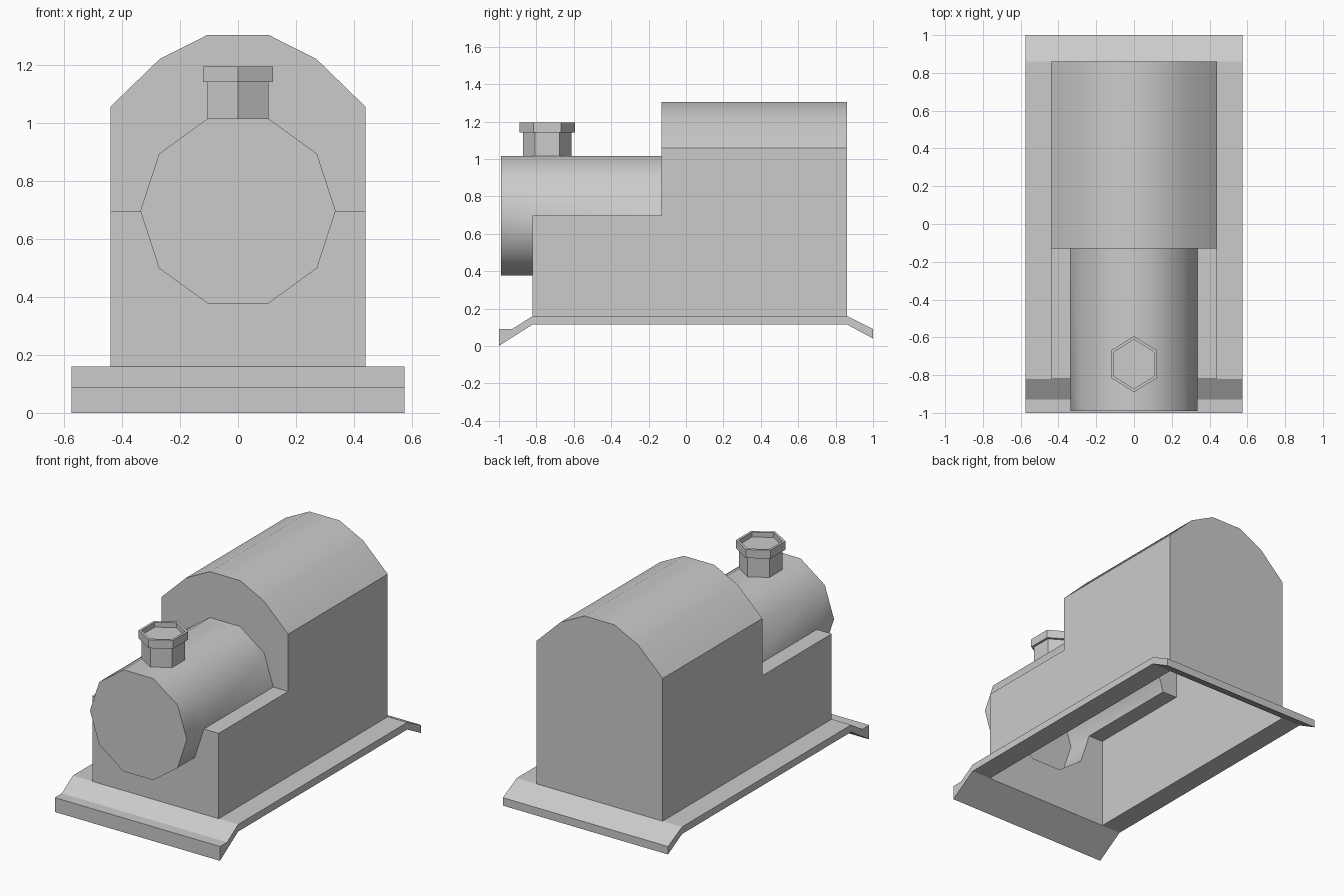
import bpy, bmesh
from math import cos, sin, pi

if "Cube" in bpy.data.objects:
    bpy.data.objects.remove(bpy.data.objects["Cube"])


def make(name, faces, smooth=False):
    """Build an object from faces given as lists of points, welding shared corners."""
    bm = bmesh.new()
    for f in faces:
        bm.faces.new([bm.verts.new(p) for p in f])
    bmesh.ops.remove_doubles(bm, verts=bm.verts[:], dist=1e-4)
    bmesh.ops.recalc_face_normals(bm, faces=bm.faces[:])
    me = bpy.data.meshes.new(name)
    bm.to_mesh(me)
    bm.free()
    ob = bpy.data.objects.new(name, me)
    bpy.context.collection.objects.link(ob)
    if smooth:
        bpy.ops.object.select_all(action='DESELECT')
        ob.select_set(True)
        bpy.context.view_layer.objects.active = ob
        bpy.ops.object.shade_smooth_by_angle(angle=40 * pi / 180)
    return ob


def at(profile, y):
    return [(x, y, z) for x, z in profile]


def strips(profile, y0, y1):
    a, b = at(profile, y0), at(profile, y1)
    return [[a[i], a[i + 1], b[i + 1], b[i]] for i in range(len(a) - 1)]


# Hollow body: cab, engine casing and ten-sided boiler as one open-bottomed shell
W, FLOOR, MID = 0.44, 0.16, 0.697
NOSE, FRONT, CAB, BACK = -0.99, -0.82, -0.13, 0.86
circle = [(0.337 * cos(i * pi / 5), MID + 0.337 * sin(i * pi / 5) * 0.95 / 0.953)
          for i in range(11)]
upper, lower = circle[:6], circle[5:]
half = [(W, 1.057), (0.27, 1.222), (0.105, 1.305)]
roof = half + [(-x, z) for x, z in reversed(half)]

faces = strips(circle, NOSE, FRONT) + strips(upper, FRONT, CAB)
faces.append(at(circle[:-1], NOSE))                                   # boiler front
faces += strips(roof, CAB, BACK)
faces.append(at([(W, FLOOR)] + roof + [(-W, FLOOR)], BACK))           # cab back
faces.append(at([(-W, MID), (-W, FLOOR), (W, FLOOR), (W, MID)]
                + lower[::-1], FRONT))                                # casing front
inner, outer = at(upper, CAB), at(roof, CAB)                          # cab front
faces += [[inner[i], outer[i], outer[i + 1], inner[i + 1]] for i in range(5)]
for s, k in ((1, 0), (-1, 5)):
    faces.append([inner[k], (s * W, CAB, MID), outer[k]])
    e = upper[k][0]
    faces.append([(e, FRONT, MID), (s * W, FRONT, MID), (s * W, CAB, MID), (e, CAB, MID)])
    faces.append([(s * W, y, z) for y, z in                           # side wall
                  ((FRONT, FLOOR), (BACK, FLOOR), (BACK, half[0][1]),
                   (CAB, half[0][1]), (CAB, MID), (FRONT, MID))])
make("engine_body", faces, smooth=True)

# Base frame: ring around the body with drooping front and rear aprons
xs = [-0.575, -W, W, 0.575]
rail = [(-1, 0.09, 0.0), (-0.93, 0.09, 0.045), (FRONT, FLOOR, 0.115),
        (BACK, FLOOR, 0.115), (1, 0.09, 0.04)]
cells = {(i, j) for i in range(3) for j in range(4)} - {(1, 2)}


def corner(i, j, layer):
    return (xs[i], rail[j][0], rail[j][layer])


faces = []
for i, j in cells:
    loop = [(i, j), (i + 1, j), (i + 1, j + 1), (i, j + 1)]
    for layer in (1, 2):
        faces.append([corner(*c, layer) for c in loop])
    neighbours = [(i, j - 1), (i + 1, j), (i, j + 1), (i - 1, j)]
    for k, n in enumerate(neighbours):
        if n not in cells:
            a, b = loop[k], loop[(k + 1) % 4]
            faces.append([corner(*a, 1), corner(*b, 1), corner(*b, 2), corner(*a, 2)])
make("base_frame", faces)

# Chimney: six-sided pipe with a wider recessed cap
rings = [[(0.936 * r * sin(i * pi / 3), -0.742 + r * cos(i * pi / 3), z) for i in range(6)]
         for r, z in ((0.13, 1.015), (0.13, 1.142), (0.148, 1.142),
                      (0.148, 1.195), (0.13, 1.195), (0.13, 1.165))]
faces = [[a[i], a[(i + 1) % 6], b[(i + 1) % 6], b[i]]
         for a, b in zip(rings, rings[1:]) for i in range(6)]
faces.append(rings[-1])
make("chimney", faces)
